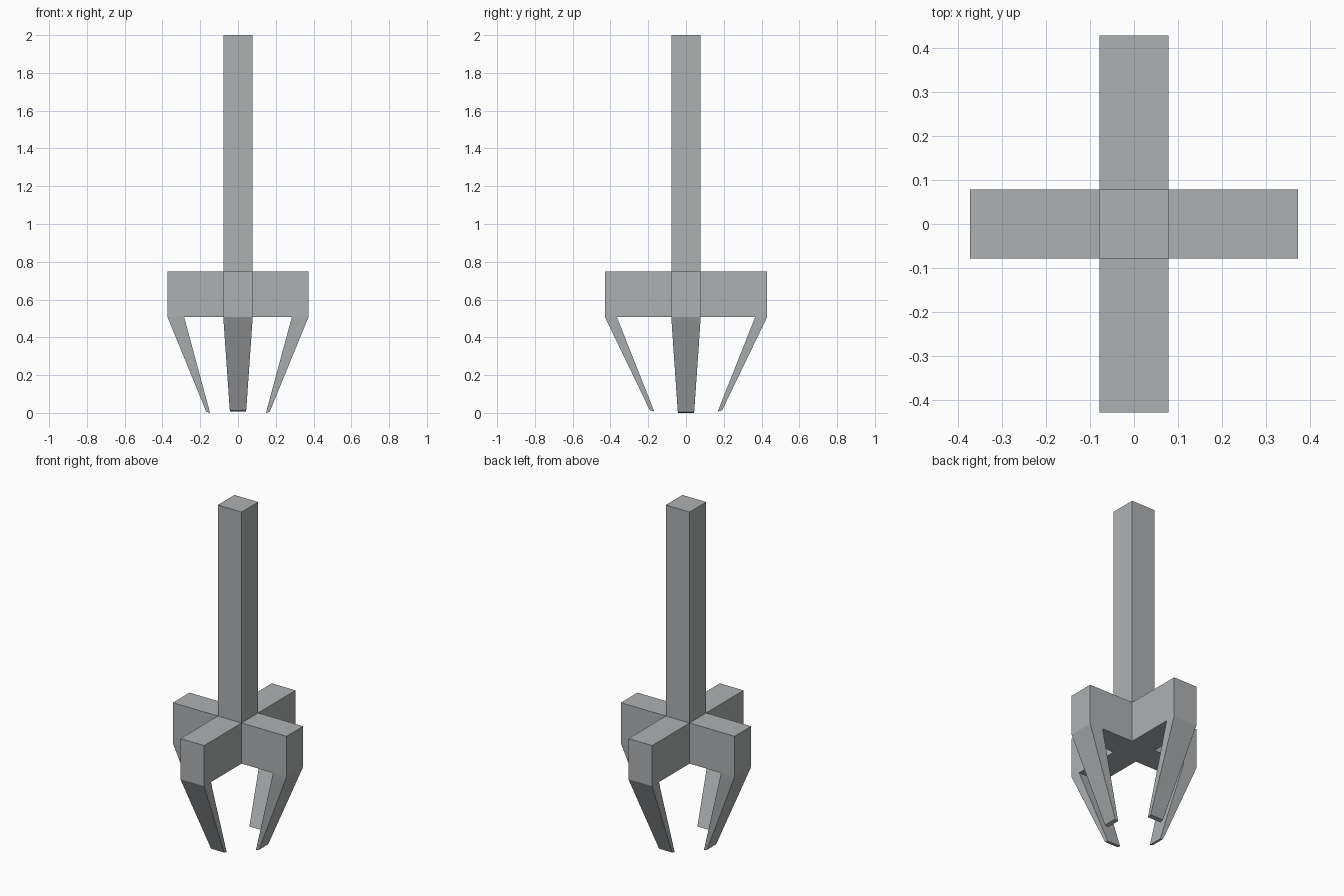
import bpy, bmesh, math
from mathutils import Matrix

if "Cube" in bpy.data.objects:
    bpy.data.objects.remove(bpy.data.objects["Cube"])

grey = bpy.data.materials.new("cool grey metal")
grey.diffuse_color = (0.42, 0.44, 0.45, 1)
grey.use_nodes = True
grey.node_tree.nodes["Principled BSDF"].inputs["Base Color"].default_value = grey.diffuse_color

HW = 0.078            # half width of shaft and arms
Z0, Z1 = 0.507, 0.748  # underside and top of the cross


def make(name, verts, faces, angle=0):
    bm = bmesh.new()
    vs = [bm.verts.new(v) for v in verts]
    for f in faces:
        bm.faces.new([vs[i] for i in f])
    bmesh.ops.transform(bm, matrix=Matrix.Rotation(angle, 4, 'Z'), verts=bm.verts)
    bmesh.ops.recalc_face_normals(bm, faces=bm.faces)
    me = bpy.data.meshes.new(name)
    bm.to_mesh(me)
    bm.free()
    me.materials.append(grey)
    ob = bpy.data.objects.new(name, me)
    bpy.context.collection.objects.link(ob)
    return ob


# Shaft: open at the bottom where it grows out of the cross
sq = [(-HW, -HW), (HW, -HW), (HW, HW), (-HW, HW)]
sides = [(i, (i + 1) % 4, (i + 1) % 4 + 4, i + 4) for i in range(4)]
make("shaft", [(x, y, Z1) for x, y in sq] + [(x, y, 2) for x, y in sq],
     sides + [(4, 5, 6, 7)])

# Underside plate in the middle of the cross (faces down)
hub = make("hub_underside", [(x, y, Z0) for x, y in sq], [(3, 2, 1, 0)])
if hub.data.polygons[0].normal.z > 0:
    hub.data.flip_normals()


def claw(name, angle, reach, root, tip_in, tip_out, z_in, z_out):
    """One arm of the cross with its tapering finger, pointing along +x before turning."""
    outline = [(HW, Z1, HW), (reach, Z1, HW), (reach, Z0, HW),
               (tip_out, z_out, 0.043), (tip_in, z_in, 0.043),
               (root, Z0, HW), (HW, Z0, HW)]
    n = len(outline)
    verts = [(x, -w, z) for x, z, w in outline] + [(x, w, z) for x, z, w in outline]
    faces = [(i, i + 1, i + 1 + n, i + n) for i in range(n - 1)]
    for o in (0, n):   # arm side and finger side
        faces += [tuple(o + i for i in (0, 1, 2, 5, 6)),
                  tuple(o + i for i in (2, 3, 4, 5))]
    make(name, verts, faces, angle)


for i, side in enumerate(("right", "back", "left", "front")):
    dims = ((0.373, 0.285, 0.148, 0.168, 0.0, 0.006) if i % 2 == 0 else
            (0.429, 0.366, 0.168, 0.191, 0.008, 0.013))
    claw(side + "_claw", i * math.pi / 2, *dims)
